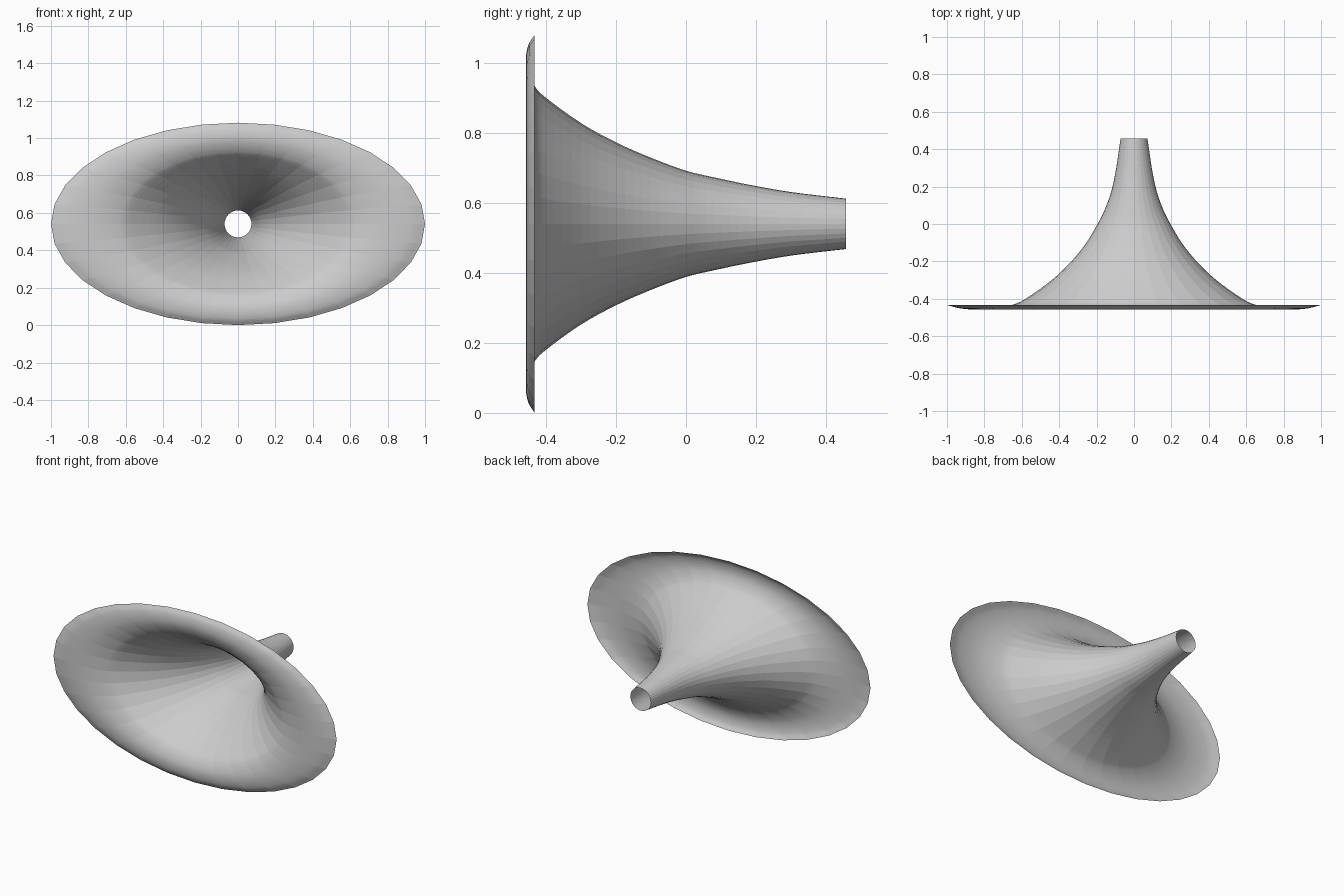
import bpy, bmesh, math
from mathutils import Vector, geometry

cube = bpy.data.objects.get("Cube")
if cube:
    bpy.data.objects.remove(cube, do_unlink=True)

SIDES = 32
STEPS = 4
CENTRE_Z = 0.541

# Flare profile from throat to rolled lip: half width, depth, half height
PROFILE = [Vector(p) for p in (
    (0.072, 0.458, 0.072), (0.095, 0.3, 0.091), (0.12, 0.18, 0.112),
    (0.155, 0.08, 0.133), (0.195, 0.0, 0.152), (0.255, -0.1, 0.189),
    (0.335, -0.2, 0.233), (0.44, -0.3, 0.288), (0.58, -0.4, 0.36),
    (0.655, -0.433, 0.394), (0.75, -0.453, 0.436), (0.84, -0.458, 0.474),
    (0.93, -0.451, 0.512), (1.0, -0.433, 0.541))]


def smooth_path(points, steps):
    """Cubic path through the points, with tangents from their neighbours."""
    ends = [2 * points[0] - points[1]] + points + [2 * points[-1] - points[-2]]
    path = []
    for before, start, end, after in zip(ends, ends[1:], ends[2:], ends[3:]):
        h1 = start + (end - before) / 6
        h2 = end - (after - start) / 6
        path += geometry.interpolate_bezier(start, h1, h2, end, steps + 1)[:-1]
    return path + [points[-1]]


# Horn: an open, thin shell that turns from a round throat to an oval mouth
bm = bmesh.new()
rings = []
for half_w, depth, half_h in smooth_path(PROFILE, STEPS):
    ring = []
    for i in range(SIDES):
        a = math.tau * i / SIDES
        ring.append(bm.verts.new((half_w * math.cos(a), depth,
                                  CENTRE_Z + half_h * math.sin(a))))
    rings.append(ring)
for inner, outer in zip(rings, rings[1:]):
    for i in range(SIDES):
        j = (i + 1) % SIDES
        bm.faces.new((inner[i], inner[j], outer[j], outer[i]))

mesh = bpy.data.meshes.new("horn_flare")
bm.to_mesh(mesh)
bm.free()
horn = bpy.data.objects.new("horn_flare", mesh)
bpy.context.collection.objects.link(horn)

# Plain light grey
grey = bpy.data.materials.new("light_grey")
grey.use_nodes = True
colour = (0.6, 0.6, 0.6, 1)
grey.diffuse_color = colour
grey.node_tree.nodes["Principled BSDF"].inputs["Base Color"].default_value = colour
mesh.materials.append(grey)
